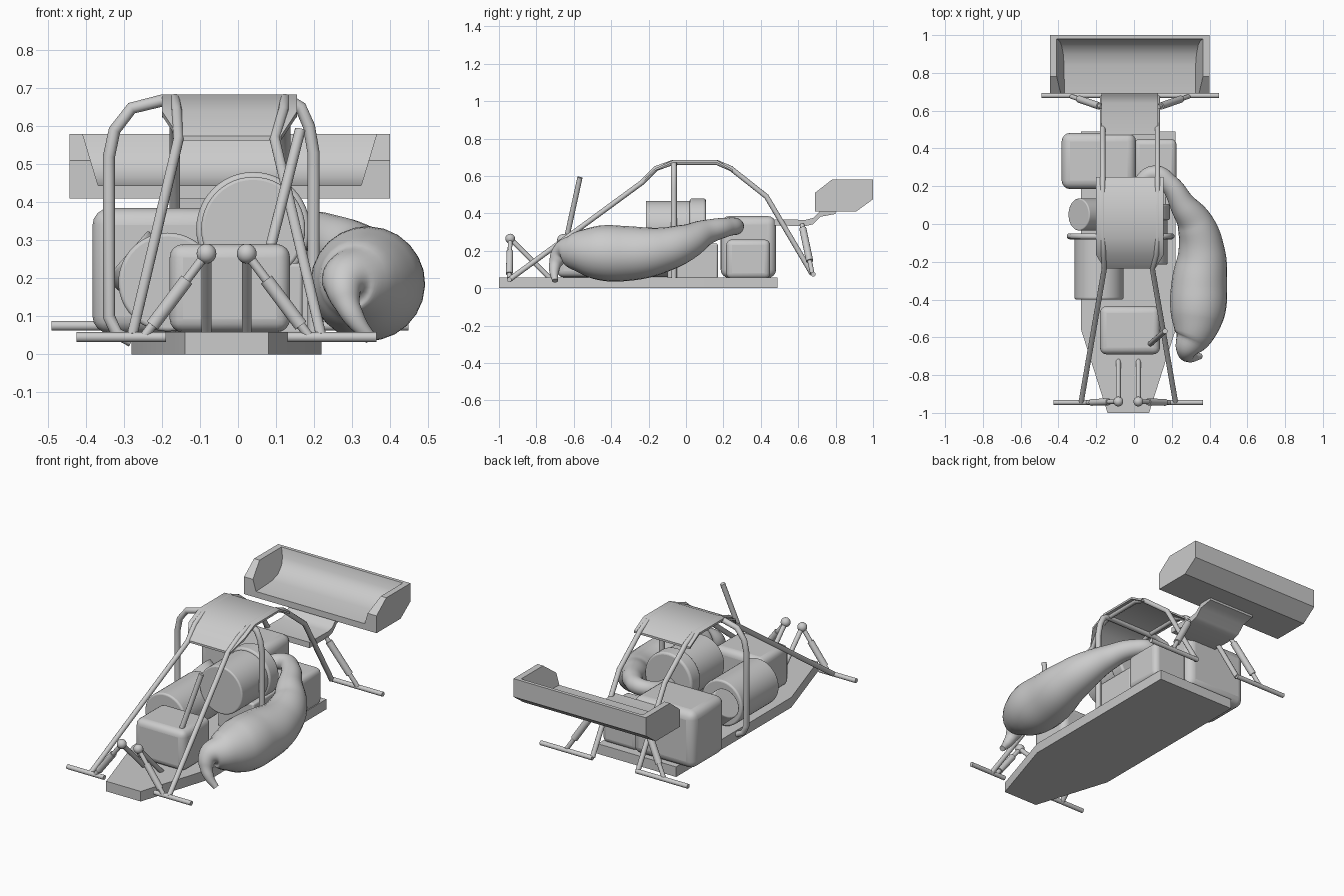
import bpy, bmesh
from math import radians
from mathutils import Vector

if "Cube" in bpy.data.objects:
    bpy.data.objects.remove(bpy.data.objects["Cube"])

CX = -0.03  # car centre line


def finish(ob, bevel=0.0, seg=4, angle=35):
    bpy.ops.object.select_all(action='DESELECT')
    ob.select_set(True)
    bpy.context.view_layer.objects.active = ob
    if bevel:
        m = ob.modifiers.new("bevel", 'BEVEL')
        m.width, m.segments, m.limit_method = bevel, seg, 'ANGLE'
    bpy.ops.object.shade_smooth_by_angle(angle=radians(angle))
    return ob


def from_bmesh(name, bm, **kw):
    bmesh.ops.recalc_face_normals(bm, faces=bm.faces)
    me = bpy.data.meshes.new(name)
    bm.to_mesh(me)
    bm.free()
    ob = bpy.data.objects.new(name, me)
    bpy.context.collection.objects.link(ob)
    return finish(ob, **kw)


def box(name, x, y, z, bevel):
    bm = bmesh.new()
    bmesh.ops.create_cube(bm, size=1)
    for v in bm.verts:
        for i, (a, b) in enumerate((x, y, z)):
            v.co[i] = b if v.co[i] > 0 else a
    return from_bmesh(name, bm, bevel=bevel)


def cyl(name, a, b, r, bevel=0.0, n=48):
    a, b = Vector(a), Vector(b)
    bpy.ops.mesh.primitive_cylinder_add(vertices=n, radius=r, depth=(b - a).length,
                                        location=(a + b) / 2)
    ob = bpy.context.object
    ob.name = name
    ob.rotation_euler = (b - a).to_track_quat('Z', 'Y').to_euler()
    return finish(ob, bevel)


def tube(name, pts, r, radii=None):
    cu = bpy.data.curves.new(name, 'CURVE')
    cu.dimensions = '3D'
    cu.bevel_depth, cu.bevel_resolution, cu.use_fill_caps = r, 4, True
    if radii:
        cu.bevel_resolution, cu.resolution_u = 10, 8
        sp = cu.splines.new('BEZIER')
        sp.bezier_points.add(len(pts) - 1)
        sp.radius_interpolation = 'CARDINAL'
        for p, c, q in zip(sp.bezier_points, pts, radii):
            p.co, p.radius = c, q / r
            p.handle_left_type = p.handle_right_type = 'AUTO'
    else:
        sp = cu.splines.new('POLY')
        sp.points.add(len(pts) - 1)
        for p, c in zip(sp.points, pts):
            p.co = (*c, 1)
    ob = bpy.data.objects.new(name, cu)
    bpy.context.collection.objects.link(ob)
    bpy.ops.object.select_all(action='DESELECT')
    ob.select_set(True)
    bpy.context.view_layer.objects.active = ob
    bpy.ops.object.convert(target='MESH')
    return finish(bpy.context.object, angle=50)


def prism_x(name, profile, xa, xb, **kw):
    """Side profile of (y, z) stretched in x; xa and xb may depend on (y, z)."""
    bm = bmesh.new()
    sides = [[bm.verts.new((f(y, z), y, z)) for y, z in profile] for f in (xa, xb)]
    n = len(profile)
    bm.faces.new(sides[0])
    bm.faces.new(sides[1])
    for i in range(n):
        j = (i + 1) % n
        bm.faces.new((sides[0][i], sides[0][j], sides[1][j], sides[1][i]))
    return from_bmesh(name, bm, **kw)


# floor pan with tapered nose
bm = bmesh.new()
plan = [(-0.11, -1), (0.11, -1), (0.25, -0.56), (0.25, 0.49), (-0.25, 0.49), (-0.25, -0.56)]
face = bm.faces.new([bm.verts.new((CX + x, y, 0)) for x, y in plan])
ext = bmesh.ops.extrude_face_region(bm, geom=[face])
bmesh.ops.translate(bm, vec=(0, 0, 0.058),
                    verts=[g for g in ext['geom'] if isinstance(g, bmesh.types.BMVert)])
from_bmesh("floor_pan", bm)

# boxes and tanks on the floor
box("front_tank", (-0.18, 0.137), (-0.69, -0.435), (0.058, 0.29), 0.035)
box("rear_left_tank", (-0.383, 0.01), (0.185, 0.482), (0.055, 0.385), 0.045)
box("rear_right_box", (0.0, 0.225), (0.215, 0.45), (0.05, 0.26), 0.03)
box("engine_base", (-0.06, 0.17), (-0.1, 0.17), (0.05, 0.24), 0.01)
cyl("side_tank", (-0.185, -0.4, 0.19), (-0.185, -0.06, 0.19), 0.13, 0.01)
cyl("tilted_canister", (-0.12, 0.05, 0.11), (-0.293, 0.05, 0.262), 0.085, 0.006)
cyl("engine_drum", (0.04, -0.215, 0.33), (0.04, 0.03, 0.33), 0.137, 0.008)
cyl("engine_flange", (0.04, 0.02, 0.33), (0.04, 0.106, 0.33), 0.15, 0.012)

# exhaust chamber
path = [(0.03, 0.1, 0.3), (0.04, 0.22, 0.32), (0.11, 0.265, 0.33), (0.19, 0.21, 0.325),
        (0.26, 0.1, 0.295), (0.325, 0, 0.245), (0.358, -0.15, 0.2), (0.345, -0.32, 0.185),
        (0.335, -0.48, 0.19), (0.31, -0.6, 0.195), (0.28, -0.665, 0.185),
        (0.285, -0.695, 0.14), (0.31, -0.705, 0.09), (0.35, -0.7, 0.04)]
tube("exhaust_chamber", path, 0.05,
     [0.04, 0.04, 0.045, 0.052, 0.07, 0.098, 0.125, 0.147, 0.143, 0.1, 0.06, 0.037, 0.026, 0.016])

# roof panel, narrower at its front edge
top = [(-0.235, 0.575), (-0.165, 0.64), (-0.07, 0.684), (0.165, 0.684), (0.25, 0.635)]
roof = top + [(y, z - 0.012) for y, z in reversed(top)]
half = lambda y, z: 0.135 if y < -0.2 else 0.178
prism_x("roof_panel", roof, lambda y, z: CX + 0.008 - half(y, z),
        lambda y, z: CX + 0.008 + half(y, z))

# main roll hoop
tube("roll_hoop", [(-0.28, -0.065, 0.035), (-0.32, -0.065, 0.055), (-0.34, -0.065, 0.1),
                   (-0.34, -0.065, 0.52), (-0.325, -0.065, 0.59), (-0.28, -0.065, 0.648),
                   (-0.2, -0.065, 0.668), (0.135, -0.065, 0.668), (0.165, -0.065, 0.65),
                   (0.187, -0.065, 0.6), (0.199, -0.065, 0.53), (0.199, -0.065, 0.04)], 0.016)
cyl("steering_column", (0.08, -0.64, 0.26), (0.164, -0.567, 0.592), 0.014, n=16)

# cage rails, axles and suspension, both sides
for s, side in ((-1, "left"), (1, "right")):
    X = lambda x: CX + s * x
    R = lambda x: -0.021 + s * x
    tube(side + "_cage_rail", [(X(0.25), -0.945, 0.045), (X(0.127), -0.235, 0.565),
                               (R(0.14), -0.16, 0.64), (R(0.145), -0.07, 0.672),
                               (R(0.145), 0.165, 0.672), (R(0.145), 0.24, 0.64),
                               (R(0.145), 0.43, 0.49), (R(0.145), 0.675, 0.075)], 0.014)
    cyl(side + "_front_axle", (X(0.16), -0.945, 0.045), (X(0.395), -0.945, 0.045), 0.013, n=16)
    cyl(side + "_rear_axle", (R(0.14), 0.68, 0.075), (R(0.47), 0.68, 0.075), 0.013, n=16)

    joint = Vector((X(0.053), -0.94, 0.265))
    foot = Vector((X(0.215), -0.945, 0.05))
    cyl(side + "_front_damper_rod", foot, joint, 0.012, n=16)
    cyl(side + "_front_damper_body", foot.lerp(joint, 0.12), foot.lerp(joint, 0.68), 0.018, n=20)
    cyl(side + "_front_stay", joint, (X(0.053), -0.715, 0.04), 0.013, n=16)
    bpy.ops.mesh.primitive_uv_sphere_add(segments=24, ring_count=12, radius=0.026, location=joint)
    bpy.context.object.name = side + "_ball_joint"
    finish(bpy.context.object)

    head = Vector((R(0.15), 0.62, 0.34))
    foot = Vector((R(0.31), 0.675, 0.08))
    cyl(side + "_rear_damper_rod", foot, head, 0.012, n=16)
    cyl(side + "_rear_damper_body", foot.lerp(head, 0.25), foot.lerp(head, 0.92), 0.019, n=20)

# wing mount: cranked plate
top = [(0.47, 0.368), (0.64, 0.365), (0.68, 0.375), (0.72, 0.415), (0.8, 0.43)]
mount = top + [(y, z - 0.033) for y, z in reversed(top)]
prism_x("wing_mount", mount, lambda y, z: -0.172, lambda y, z: 0.126)

# rear wing: hollow blade with tapered end plates
blade = [(0.69, 0.41), (0.69, 0.445), (0.84, 0.45), (0.9, 0.465), (0.945, 0.495), (0.968, 0.53),
         (0.98, 0.58), (1.0, 0.58), (1.0, 0.475), (0.91, 0.41)]
prism_x("wing_blade", blade, lambda y, z: -0.41, lambda y, z: 0.365)
plate = [(0.69, 0.41), (0.69, 0.51), (0.78, 0.58), (1.0, 0.58), (1.0, 0.475), (0.91, 0.41)]
for s, side in ((-1, "left"), (1, "right")):
    prism_x(side + "_wing_end_plate", plate, lambda y, z: -0.022 + s * 0.422,
            lambda y, z: -0.022 + s * (0.345 + 0.3 * (z - 0.44)))
